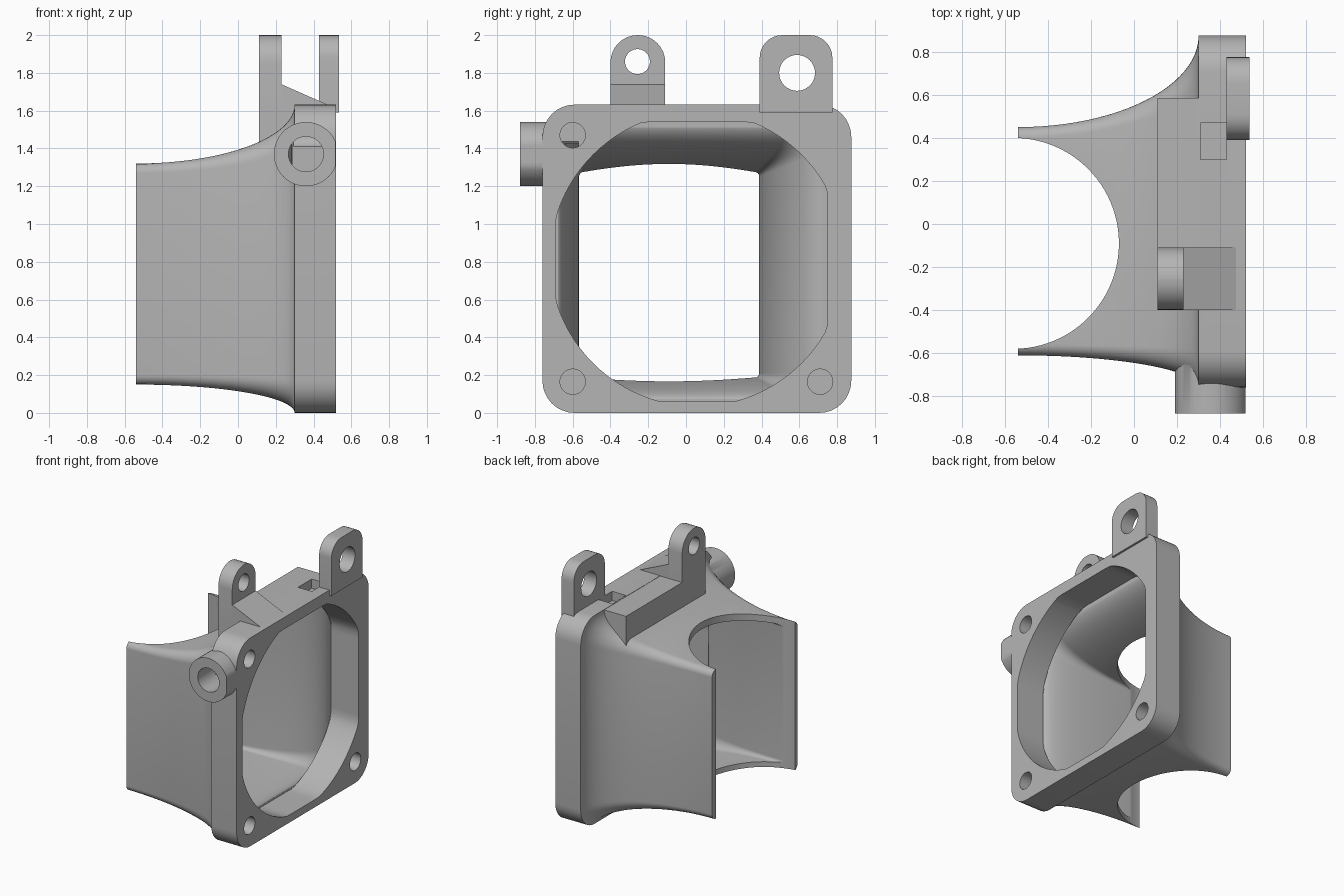
import bpy, bmesh
from math import sin, cos, pi, sqrt

cube = bpy.data.objects.get("Cube")
if cube:
    bpy.data.objects.remove(cube, do_unlink=True)

grey = bpy.data.materials.new("plain grey")
grey.use_nodes = True
grey.diffuse_color = (0.46, 0.46, 0.46, 1)
grey.node_tree.nodes["Principled BSDF"].inputs["Base Color"].default_value = grey.diffuse_color


def loft(name, rings):
    """Skin a closed solid over rings of equal point count."""
    bm = bmesh.new()
    vs = [[bm.verts.new(p) for p in ring] for ring in rings]
    n = len(vs[0])
    for a, b in zip(vs, vs[1:]):
        for i in range(n):
            j = (i + 1) % n
            bm.faces.new((a[i], a[j], b[j], b[i]))
    bm.faces.new(vs[0][::-1])
    bm.faces.new(vs[-1])
    bmesh.ops.recalc_face_normals(bm, faces=bm.faces)
    mesh = bpy.data.meshes.new(name)
    bm.to_mesh(mesh)
    bm.free()
    mesh.materials.append(grey)
    ob = bpy.data.objects.new(name, mesh)
    bpy.context.collection.objects.link(ob)
    return ob


def prism(name, axis, pts, a, b):
    place = {"x": lambda p, d: (d, p[0], p[1]),
             "y": lambda p, d: (p[0], d, p[1]),
             "z": lambda p, d: (p[0], p[1], d)}[axis]
    return loft(name, [[place(p, d) for p in pts] for d in (a, b)])


def circle(u, v, r, n=48):
    return [(u + r * cos(2 * pi * i / n), v + r * sin(2 * pi * i / n)) for i in range(n)]


def rect(u0, u1, v0, v1, radii=(0, 0, 0, 0), n=8):
    """Rectangle with a radius per corner, from lower right, anticlockwise."""
    pts = []
    corners = ((u1, v0, -1, 1), (u1, v1, -1, -1), (u0, v1, 1, -1), (u0, v0, 1, 1))
    for k, ((u, v, su, sv), r) in enumerate(zip(corners, radii)):
        if r == 0:
            pts.append((u, v))
            continue
        for i in range(n + 1):
            a = (k - 1) * pi / 2 + i * pi / 2 / n
            pts.append((u + su * r + r * cos(a), v + sv * r + r * sin(a)))
    return pts


def flare(small, large, x0, x1, r0, r1, steps=24):
    """Rings that widen along an elliptical curve from small to large."""
    rings = []
    for i in range(steps + 1):
        t = sin(i / steps * pi / 2)
        f = 1 - sqrt(max(0, 1 - t * t))
        box = [s + (l - s) * f for s, l in zip(small, large)]
        pts = rect(*box, radii=[r0 + (r1 - r0) * f] * 4)
        rings.append([(x0 + (x1 - x0) * t, y, z) for y, z in pts])
    return rings


def shift(ring, x):
    return [(x, p[1], p[2]) for p in ring]


def combine(ob, other, operation):
    mod = ob.modifiers.new("join", "BOOLEAN")
    mod.operation, mod.solver, mod.object = operation, "EXACT", other
    bpy.ops.object.select_all(action="DESELECT")
    bpy.context.view_layer.objects.active = ob
    ob.select_set(True)
    bpy.ops.object.modifier_apply(modifier=mod.name)
    bpy.data.objects.remove(other, do_unlink=True)


# Flared duct with square flange
rings = flare((-0.61, 0.45, 0.15, 1.32), (-0.76, 0.875, 0, 1.632), -0.54, 0.30, 0.05, 0.17)
duct = loft("duct_body", rings + [shift(rings[-1], 0.52)])

# Top block and side boss
combine(duct, prism("top_block", "y", rect(0.11, 0.515, 1.40, 1.63), -0.40, 0.585), "UNION")
boss = [(min(x, 0.517), z) for x, z in circle(0.36, 1.37, 0.17)]
combine(duct, prism("side_boss", "y", boss, -0.88, -0.60), "UNION")

# Hollow interior
rings = flare((-0.565, 0.385, 0.19, 1.27), (-0.69, 0.75, 0.06, 1.54), -0.54, 0.285, 0.02, 0.15)
combine(duct, loft("cavity", [shift(rings[0], -0.65)] + rings), "DIFFERENCE")

# Round fan opening with flattened sides
opening = [(min(max(y, -0.69), 0.75), min(max(z, 0.06), 1.54))
           for y, z in circle(0.06, 0.815, 0.78, 96)]
combine(duct, prism("opening", "x", opening, 0.28, 0.6), "DIFFERENCE")

# Round bite out of the outlet
combine(duct, prism("bite", "z", circle(-0.56, -0.09, 0.49, 96), -0.1, 1.9), "DIFFERENCE")

# Screw holes, boss bore and notch
for y, z in ((-0.6, 1.47), (-0.6, 0.165), (0.71, 0.165)):
    combine(duct, prism("screw_hole", "x", circle(y, z, 0.067, 32), 0.295, 0.6), "DIFFERENCE")
combine(duct, prism("boss_bore", "y", circle(0.36, 1.37, 0.093, 32), -0.95, -0.57), "DIFFERENCE")
combine(duct, prism("notch", "z", rect(0.31, 0.43, 0.30, 0.47), 1.56, 1.8), "DIFFERENCE")

# Front lug with its ramp
front_lug = prism("front_lug", "x", rect(-0.40, -0.11, 1.45, 2.0, (0, 0.144, 0.144, 0)), 0.11, 0.23)
combine(front_lug, prism("lug_bore", "x", circle(-0.257, 1.86, 0.066, 32), 0, 0.4), "DIFFERENCE")
ramp = prism("lug_ramp", "y", [(0.225, 1.60), (0.49, 1.60), (0.49, 1.625), (0.225, 1.742)], -0.40, -0.11)

# Rear lug
rear_lug = prism("rear_lug", "x", rect(0.39, 0.775, 1.59, 2.0, (0, 0.12, 0.12, 0)), 0.43, 0.536)
combine(rear_lug, prism("lug_bore", "x", circle(0.588, 1.8, 0.095, 32), 0.3, 0.7), "DIFFERENCE")

# Smooth shading with crisp edges
bpy.ops.object.select_all(action="DESELECT")
for ob in (duct, front_lug, ramp, rear_lug):
    ob.select_set(True)
bpy.context.view_layer.objects.active = duct
bpy.ops.object.shade_smooth_by_angle(angle=pi / 6)
